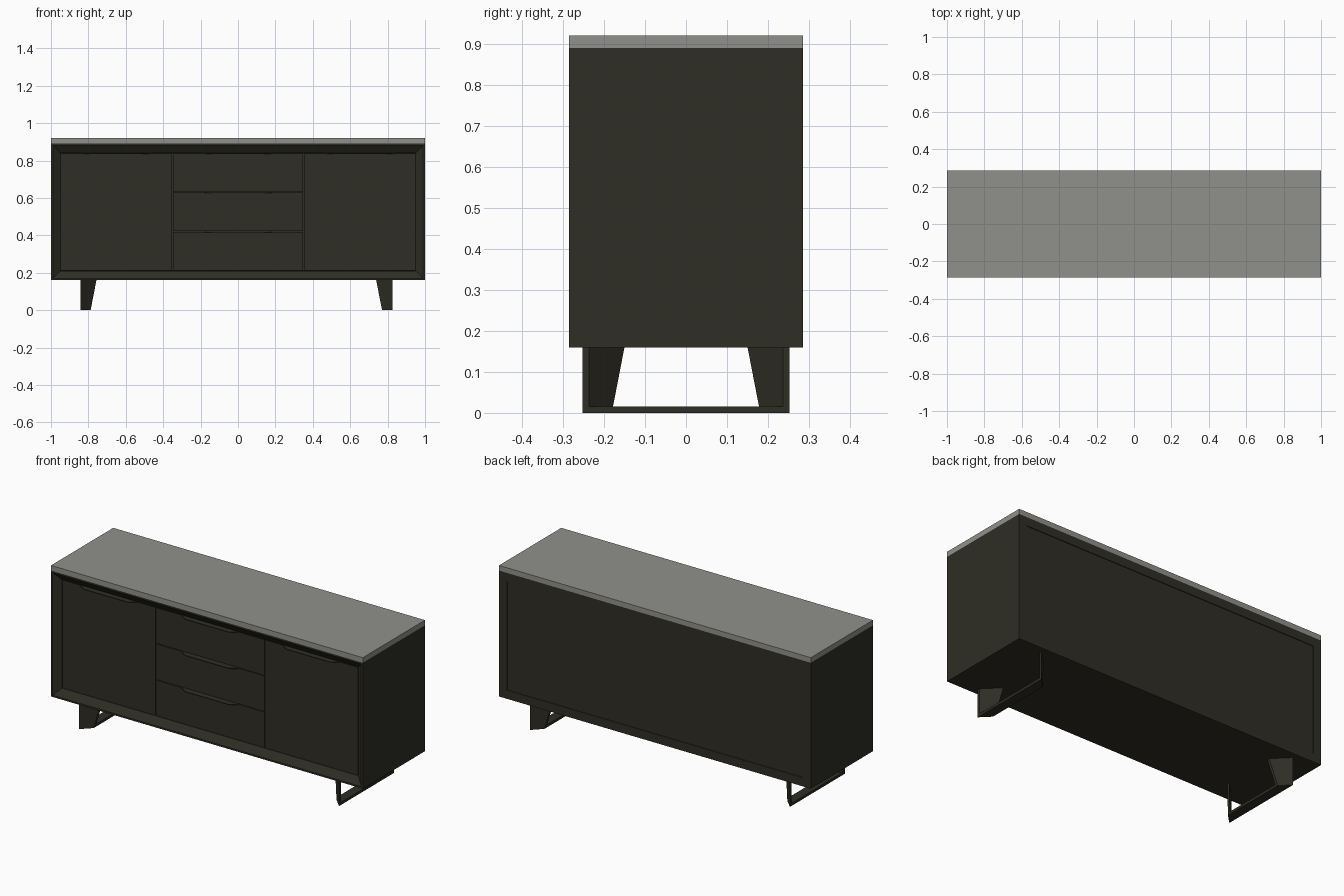
import bpy, bmesh
from mathutils import Vector

if "Cube" in bpy.data.objects:
    bpy.data.objects.remove(bpy.data.objects["Cube"])


def material(name, rgb):
    m = bpy.data.materials.new(name)
    m.diffuse_color = (*rgb, 1)
    m.use_nodes = True
    m.node_tree.nodes["Principled BSDF"].inputs["Base Color"].default_value = m.diffuse_color
    return m


WOOD = material("dark_wood", (0.028, 0.027, 0.018))
STONE = material("grey_stone", (0.28, 0.28, 0.26))


def finish(name, bm, mat):
    bmesh.ops.recalc_face_normals(bm, faces=bm.faces)
    mesh = bpy.data.meshes.new(name)
    bm.to_mesh(mesh)
    bm.free()
    mesh.materials.append(mat)
    ob = bpy.data.objects.new(name, mesh)
    bpy.context.collection.objects.link(ob)
    return ob


def box_bm(lo, hi):
    bm = bmesh.new()
    bmesh.ops.create_cube(bm, size=1)
    for v in bm.verts:
        v.co = Vector([(a + b) / 2 + c * (b - a) for a, b, c in zip(lo, hi, v.co)])
    bm.normal_update()
    return bm


def loft(name, bottom, top, mat):
    """Solid between two matching four-point outlines."""
    bm = bmesh.new()
    a = [bm.verts.new(p) for p in bottom]
    b = [bm.verts.new(p) for p in top]
    bm.faces.new(a)
    bm.faces.new(b)
    for i in range(len(a)):
        j = (i + 1) % len(a)
        bm.faces.new((a[i], a[j], b[j], b[i]))
    return finish(name, bm, mat)


# Carcass: mitred sloping frame in front, shallow panel at the back
W, D, Z0, Z1 = 1.0, 0.285, 0.16, 0.89
bm = box_bm((-W, -D, Z0), (W, D, Z1))
front = min(bm.faces, key=lambda f: f.calc_center_median().y)
back = max(bm.faces, key=lambda f: f.calc_center_median().y)
for face, steps in ((front, [(0.01, 0), (0.04, -0.03), (0.001, -0.02)]),
                    (back, [(0.05, 0), (0.001, -0.003)])):
    for thick, depth in steps:
        bmesh.ops.inset_individual(bm, faces=[face], thickness=thick, depth=depth,
                                   use_even_offset=True)
finish("carcass", bm, WOOD)

# Stone top slab
finish("top_slab", box_bm((-W, -D, Z1), (W, D, 0.92)), STONE)

# Doors and drawer fronts, each with a thin tapered pull along its top edge
FY = -D + 0.03
G = 0.002


def front_panel(name, x0, x1, z0, z1):
    finish(name, box_bm((x0 + G, FY, z0 + G), (x1 - G, FY + 0.022, z1 - G)), WOOD)
    c = (x0 + x1) / 2
    outline = [(c - 0.19, FY + 0.005), (c + 0.19, FY + 0.005),
               (c + 0.14, FY - 0.03), (c - 0.14, FY - 0.03)]
    loft(name + "_pull", [(x, y, z1 - 0.005) for x, y in outline],
         [(x, y, z1 - 0.001) for x, y in outline], WOOD)


front_panel("left_door", -0.95, -0.35, 0.21, 0.84)
front_panel("right_door", 0.35, 0.95, 0.21, 0.84)
for i in range(3):
    front_panel(f"drawer_{i + 1}", -0.35, 0.35, 0.21 + 0.21 * i, 0.42 + 0.21 * i)

# Sled legs: diagonal tapered plates joined by a mitred flat foot strip
CX, OX, OY, T = -0.009, 0.834, 0.252, 0.016


def leg_outline(sx, sy, w, z):
    pts = [(OX, OY), (OX - w, OY - w), (OX - w, OY - w - T), (OX, OY - T)]
    return [(CX + sx * x, sy * y, z) for x, y in pts]


for sx, side in ((-1, "left"), (1, "right")):
    for sy, end in ((-1, "front"), (1, "back")):
        loft(f"{side}_{end}_leg", leg_outline(sx, sy, 0.055, 0),
             leg_outline(sx, sy, 0.086, Z0), WOOD)
    strip = [(OX, -OY), (OX, OY), (OX - 0.055, OY - 0.055), (OX - 0.055, 0.055 - OY)]
    loft(f"{side}_foot_strip", [(CX + sx * x, y, 0) for x, y in strip],
         [(CX + sx * x, y, 0.015) for x, y in strip], WOOD)
